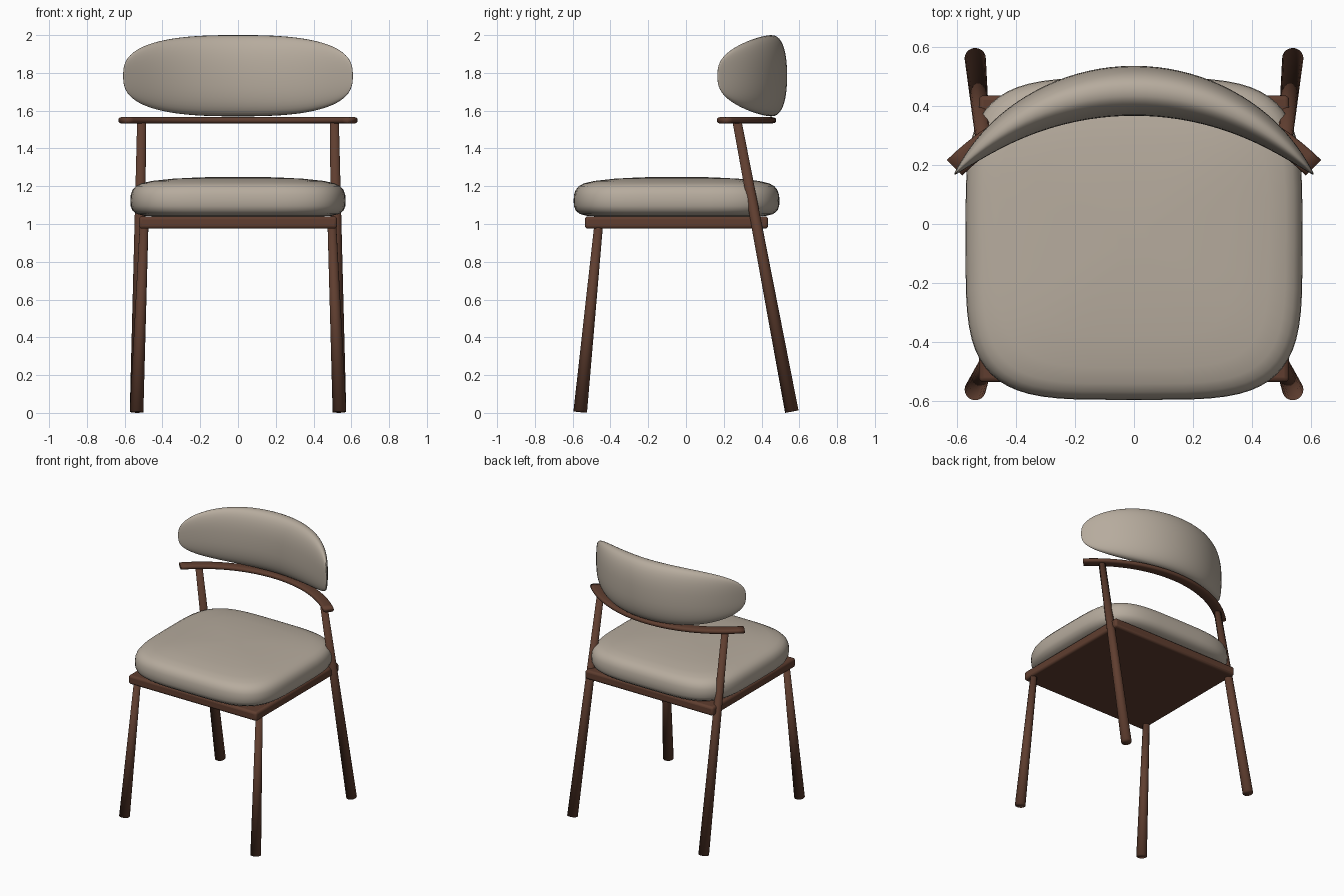
import bpy, bmesh, math
from mathutils import Vector

if "Cube" in bpy.data.objects:
    bpy.data.objects.remove(bpy.data.objects["Cube"])


def material(name, rgb):
    m = bpy.data.materials.new(name)
    m.diffuse_color = (*rgb, 1)
    m.use_nodes = True
    m.node_tree.nodes["Principled BSDF"].inputs["Base Color"].default_value = m.diffuse_color
    return m


FABRIC = material("beige fabric", (0.47, 0.41, 0.34))
WOOD = material("dark walnut", (0.115, 0.048, 0.029))


def superellipse(a, b, n, count):
    pts = []
    for i in range(count):
        t = 2 * math.pi * i / count
        c, s = math.cos(t), math.sin(t)
        pts.append((a * math.copysign(abs(c) ** (2 / n), c),
                    b * math.copysign(abs(s) ** (2 / n), s)))
    return pts


def loft(name, rings, mat):
    """Skin a list of closed rings, cap both ends, shade smooth."""
    bm = bmesh.new()
    vs = [[bm.verts.new(p) for p in r] for r in rings]
    n = len(vs[0])
    for a, b in zip(vs, vs[1:]):
        for i in range(n):
            j = (i + 1) % n
            bm.faces.new((a[i], a[j], b[j], b[i]))
    bm.faces.new(vs[0][::-1])
    bm.faces.new(vs[-1])
    bmesh.ops.recalc_face_normals(bm, faces=bm.faces)
    for f in bm.faces:
        f.smooth = True
    me = bpy.data.meshes.new(name)
    bm.to_mesh(me)
    bm.free()
    me.materials.append(mat)
    ob = bpy.data.objects.new(name, me)
    bpy.context.collection.objects.link(ob)
    return ob


def leg(name, foot, top, r_foot, r_top):
    foot, top = Vector(foot), Vector(top)
    axis = (top - foot).normalized()
    u = axis.cross(Vector((0, 1, 0))).normalized()
    v = axis.cross(u)
    circle = superellipse(1, 1, 2, 20)
    rings = [[c + (u * x + v * y) * r for x, y in circle]
             for c, r in ((foot, r_foot), (top, r_top))]
    return loft(name, rings, WOOD)


# Tapered splayed legs; the back pair runs up to the arm rail
for side, s in (("left", -1), ("right", 1)):
    leg("front_leg_" + side, (s * 0.537, -0.56, 0.005), (s * 0.497, -0.462, 1.0), 0.036, 0.023)
    leg("back_leg_" + side, (s * 0.537, 0.56, 0.007), (s * 0.51, 0.27, 1.545), 0.036, 0.024)

# Seat frame slab
bpy.ops.mesh.primitive_cube_add(size=1, location=(0, -0.05, 1.008))
frame = bpy.context.object
frame.name = "seat_frame"
frame.scale = (1.05, 0.97, 0.066)
bpy.ops.object.transform_apply(location=False, rotation=False, scale=True)
frame.data.materials.append(WOOD)
bev = frame.modifiers.new("bevel", 'BEVEL')
bev.width, bev.segments = 0.016, 3
bpy.ops.object.shade_smooth_by_angle(angle=math.radians(40))

# Domed seat cushion: scaled superellipse outlines stacked in z
profile = [(0.3, 1.036), (0.7, 1.038), (0.87, 1.043), (0.94, 1.053), (0.98, 1.071),
           (0.997, 1.095), (1.0, 1.125), (0.996, 1.155), (0.98, 1.18), (0.95, 1.2),
           (0.9, 1.215), (0.8, 1.228), (0.6, 1.24), (0.35, 1.247), (0.1, 1.25)]
loft("seat_cushion",
     [[(x, y - 0.05, z) for x, y in superellipse(0.57 * k, 0.545 * k, 4.1, 64)]
      for k, z in profile], FABRIC)

# Curved arm rail swept along an arc
R, section = 0.862, superellipse(0.037, 0.017, 3, 16)
end = math.asin(0.607 / R)
rings = []
for i in range(33):
    a = end * (i / 16 - 1)
    rings.append([((R + w) * math.sin(a), 0.44 - R + (R + w) * math.cos(a), 1.549 + h)
                  for w, h in section])
loft("arm_rail", rings, WOOD)


# Curved backrest pad: thick in the middle, thin at rounded ends
def arc_y(y0, r, x):
    return y0 - r + math.sqrt(r * r - x * x)


rings = []
for i in range(49):
    u = math.sin(math.pi / 2 * (i / 24 - 1) * 0.985)
    x = 0.608 * u
    outer, inner = arc_y(0.535, 0.703, x), arc_y(0.366, 0.966, x)
    half_h = 0.215 * (1 - abs(u) ** 2.7) ** (1 / 2.7)
    half_t = (outer - inner) / 2 * math.sqrt(1 - abs(u) ** 14)
    rings.append([(x, (outer + inner) / 2 + dy, 1.785 + dz)
                  for dy, dz in superellipse(half_t, half_h, 2.4, 40)])
loft("backrest_pad", rings, FABRIC)
